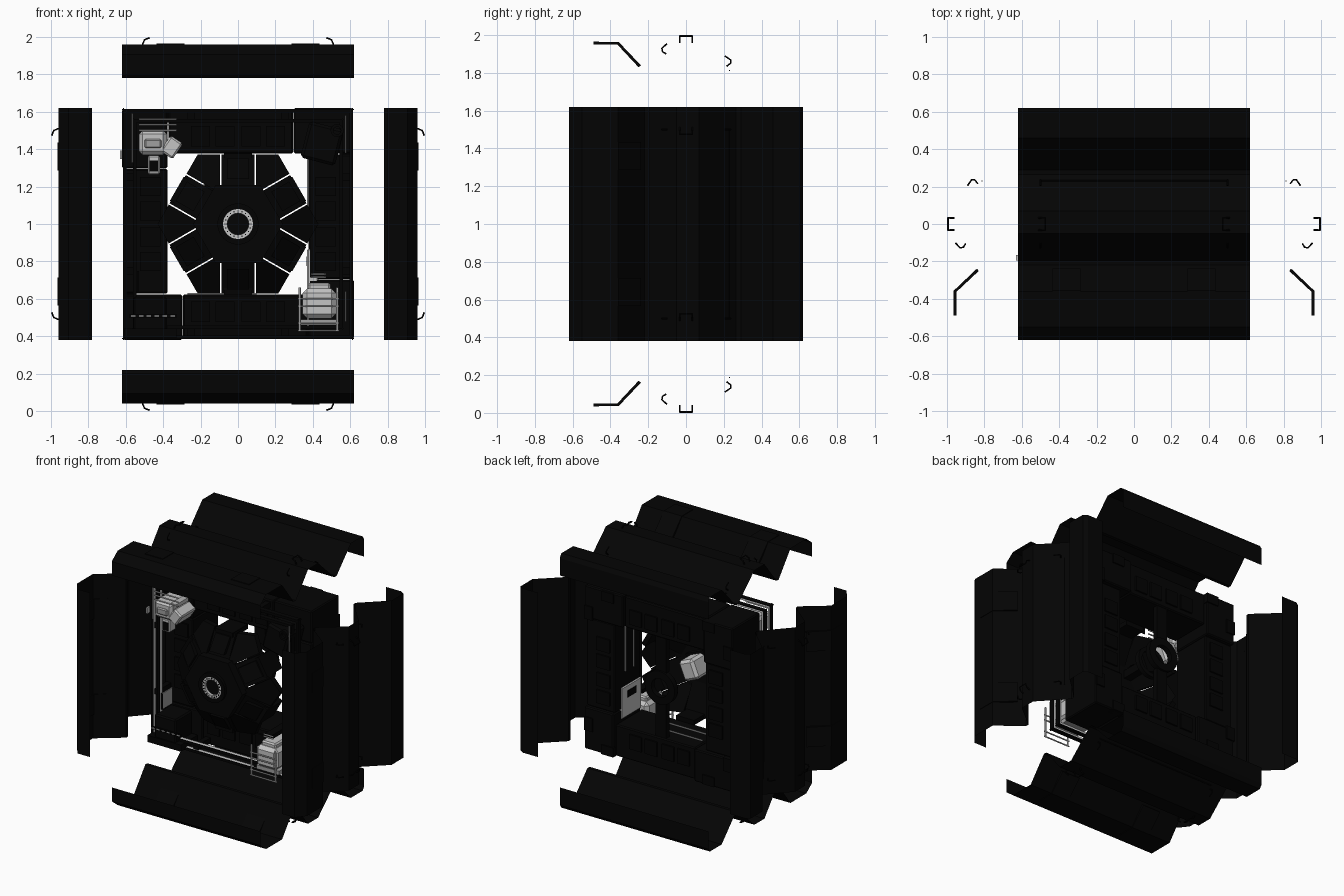
import bpy, bmesh, math
from mathutils import Matrix

cube = bpy.data.objects.get("Cube")
if cube:
    bpy.data.objects.remove(cube)


def material(name, value):
    m = bpy.data.materials.new(name)
    m.use_nodes = True
    col = (value, value, value, 1)
    m.diffuse_color = col
    m.node_tree.nodes["Principled BSDF"].inputs["Base Color"].default_value = col
    return m


BLACK = material("shell black", 0.0012)
DARK = material("machinery black", 0.0008)
GREY = material("light grey metal", 0.55)
MID = material("mid grey metal", 0.35)
CENTRE = Matrix.Translation((0, 0, 1))


def finish(name, bm, mat, matrix=CENTRE, smooth=False):
    bmesh.ops.recalc_face_normals(bm, faces=bm.faces)
    me = bpy.data.meshes.new(name)
    bm.to_mesh(me)
    bm.free()
    me.materials.append(mat)
    ob = bpy.data.objects.new(name, me)
    bpy.context.collection.objects.link(ob)
    ob.matrix_world = matrix
    if smooth:
        bpy.ops.object.select_all(action="DESELECT")
        ob.select_set(True)
        bpy.context.view_layer.objects.active = ob
        bpy.ops.object.shade_smooth_by_angle()
    return ob


def box(name, loc, size, mat=DARK, tilt=0, bevel=0, base=CENTRE):
    # All part positions are measured from the middle of the model
    bm = bmesh.new()
    bmesh.ops.create_cube(bm, size=1)
    bmesh.ops.scale(bm, vec=size, verts=bm.verts)
    if bevel:
        bmesh.ops.bevel(bm, geom=bm.edges[:], offset=bevel, segments=1, affect="EDGES")
    return finish(name, bm, mat, base @ Matrix.Translation(loc) @ Matrix.Rotation(tilt, 4, "Y"))


def rod(name, points, radius, mat=DARK, matrix=CENTRE):
    cu = bpy.data.curves.new(name, "CURVE")
    cu.dimensions = "3D"
    cu.bevel_depth = radius
    cu.bevel_resolution = 1
    cu.use_fill_caps = True
    sp = cu.splines.new("POLY")
    sp.points.add(len(points) - 1)
    for p, co in zip(sp.points, points):
        p.co = (*co, 1)
    cu.materials.append(mat)
    ob = bpy.data.objects.new(name, cu)
    bpy.context.collection.objects.link(ob)
    ob.matrix_world = matrix


def sheet(name, profile, x0, x1, matrix, thick=0):
    # Folded sheet: a (y, height) profile drawn out along x
    bm = bmesh.new()
    rows = [[bm.verts.new((x, y, h)) for y, h in profile] for x in (x0, x1)]
    for i in range(len(profile) - 1):
        bm.faces.new((rows[0][i], rows[1][i], rows[1][i + 1], rows[0][i + 1]))
    ob = finish(name, bm, BLACK, matrix)
    if thick:
        mod = ob.modifiers.new("thickness", "SOLIDIFY")
        mod.thickness = thick
        mod.offset = 0


def ring(name, r0, r1, y0, y1, mat, x=0, z=0, seg=32):
    # Tube lying along y
    bm = bmesh.new()
    section = [(r0, y0), (r1, y0), (r1, y1), (r0, y1)]
    loops = [[bm.verts.new((x + r * math.cos(2 * math.pi * k / seg), y,
                            z + r * math.sin(2 * math.pi * k / seg)))
              for k in range(seg)] for r, y in section]
    for a in range(4):
        p, q = loops[a], loops[(a + 1) % 4]
        for k in range(seg):
            n = (k + 1) % seg
            bm.faces.new((p[k], p[n], q[n], q[k]))
    return finish(name, bm, mat, CENTRE, True)


def dish(r):
    # The wheel leans back from its hub towards the rim
    return -0.27 + max(0, r - 0.2) * 0.7


def prism(name, outline, lift, depth, angle=0, mat=DARK):
    bm = bmesh.new()
    face = bm.faces.new([bm.verts.new((x, dish(math.hypot(x, z)) - lift, z)) for x, z in outline])
    out = bmesh.ops.extrude_face_region(bm, geom=[face])
    verts = [v for v in out["geom"] if isinstance(v, bmesh.types.BMVert)]
    bmesh.ops.translate(bm, vec=(0, depth, 0), verts=verts)
    return finish(name, bm, mat, CENTRE @ Matrix.Rotation(angle, 4, "Y"))


# Four detached folded cover panels with their plates and handles
half = 0.62
fold = [(-half, 0.80), (-half, 0.905), (-0.55, 0.96), (-0.36, 0.96), (-0.22, 0.78),
        (-0.195, 0.78), (-0.05, 0.96), (0.07, 0.96), (0.265, 0.78), (0.29, 0.78),
        (0.46, 0.96), (0.60, 0.96), (half, 0.93), (half, 0.80)]
plate = [(-0.49, 0.957), (-0.36, 0.957), (-0.245, 0.835)]
slope_handles = ([(-0.10, 0.955), (-0.128, 0.93), (-0.124, 0.912), (-0.104, 0.90)],
                 [(0.205, 0.89), (0.237, 0.868), (0.237, 0.852), (0.215, 0.835)])
turns = [CENTRE @ Matrix.Rotation(k * math.pi / 2, 4, "Y") for k in range(4)]
for side, turn in zip(("top", "left", "bottom", "right"), turns):
    sheet(side + "_cover_panel", fold, -half, half, turn)
    for s in (-1, 1):
        sheet(side + "_cover_plate", plate, s * 0.285, s * 0.435, turn, 0.016)
        pts = [(0.51, 0.96), (0.50, 0.985), (0.475, 0.995)]
        loop = [(s * x, -0.033, h) for x, h in pts] + [(s * x, 0.033, h) for x, h in reversed(pts)]
        rod(side + "_small_handle", loop, 0.005, DARK, turn)
        for path in slope_handles:
            rod(side + "_slope_handle", [(s * 0.5, y, h) for y, h in path], 0.005, DARK, turn)
    rod(side + "_seam_bar", [(-0.5, 0.23, 0.813), (0.5, 0.23, 0.813)], 0.004, DARK, turn)

# Square body frame around the opening, built one side at a time
for turn in turns:
    box("frame_beam", (-0.0385, 0.155, 0.495), (0.667, 0.31, 0.237), BLACK, 0, 0.008, turn)
    box("frame_corner", (0.456, 0.165, 0.498), (0.318, 0.33, 0.242), BLACK, 0, 0.008, turn)
    for y in (-0.004, 0.314):
        for t in (-0.2, -0.07, 0.07, 0.2):
            box("beam_cell", (t, y, 0.47), (0.10, 0.016, 0.11), DARK, 0, 0, turn)
    for t in (-0.42, 0.42):
        box("corner_tab", (t, 0.31, 0.58), (0.10, 0.06, 0.07), DARK, 0, 0, turn)
    # Light perimeter rails with dark covers on the front and outside
    for h, reach in ((0.603, 0.61), (0.55, 0.555)):
        box("perimeter_rail", (0, -0.14, h), (2 * reach, 0.028, 0.012), GREY, 0, 0, turn)
        box("rail_cover", (0, -0.158, h), (2 * reach, 0.008, 0.014), DARK, 0, 0, turn)
        box("rail_outer_cover", (0, -0.144, h + 0.009), (2 * reach + 0.02, 0.036, 0.006),
            DARK, 0, 0, turn)
    for t in (-0.25, 0.25):
        box("rail_standoff", (t, -0.07, 0.578), (0.04, 0.15, 0.04), DARK, 0, 0, turn)

# Light guide rails on two inner walls of the opening
for turn, t0, t1 in ((turns[1], -0.36, 0.02), (turns[2], -0.1, 0.27)):
    for y in (0.09, 0.19):
        rod("inner_guide", [(t0, y, 0.373), (t1, y, 0.373)], 0.006, MID, turn)

# Six-armed dished front wheel with slits beside each arm
for k in range(6):
    ang = k * math.pi / 3
    prism("wheel_arm", [(-0.087, 0.10), (0.087, 0.10), (0.087, 0.372), (-0.087, 0.372)],
          0.01, 0.05, ang)
    prism("wheel_petal", [(0.19, 0), (0.37, 0.104), (0.43, 0), (0.37, -0.104)], 0, 0.04, ang)
    prism("arm_rib", [(-0.06, 0.24), (0.06, 0.24), (0.06, 0.35), (-0.06, 0.35)], 0.02, 0.03, ang)
    box("arm_mount", (0, -0.08, 0.36), (0.15, 0.18, 0.035), DARK, 0, 0,
        CENTRE @ Matrix.Rotation(ang, 4, "Y"))
hexagon = [(0.24 * math.cos(k * math.pi / 3), 0.24 * math.sin(k * math.pi / 3)) for k in range(6)]
prism("wheel_hub", hexagon, 0.05, 0.09, 0, BLACK)
ring("hub_collar", 0.08, 0.11, -0.315, -0.29, DARK)
ring("hub_ring", 0.058, 0.08, -0.312, -0.29, GREY)
for k in range(20):
    a = k * math.pi / 10
    box("hub_ring_stud", (0.069 * math.cos(a), -0.312, 0.069 * math.sin(a)), (0.007, 0.008, 0.007))

# Rear bearing rings hung from the top and bottom beams
ring("rear_bearing", 0.07, 0.125, 0.275, 0.315, DARK)
ring("inner_bearing", 0.085, 0.115, 0.20, 0.235, BLACK, 0.04, -0.04)
for s in (-1, 1):
    box("bearing_hanger", (0, 0.28, s * 0.25), (0.09, 0.04, 0.27))

# Upper corner machine in light metal
box("upper_machine_body", (-0.455, -0.14, 0.435), (0.15, 0.22, 0.13), GREY, 0, 0.02)
box("upper_machine_cap", (-0.455, -0.24, 0.43), (0.09, 0.04, 0.05), MID, 0, 0.008)
box("upper_machine_arm", (-0.355, -0.16, 0.41), (0.08, 0.18, 0.10), GREY, 0.6, 0.01)
box("upper_machine_neck", (-0.45, -0.18, 0.315), (0.065, 0.08, 0.10), GREY, 0, 0.008)
box("neck_insert", (-0.45, -0.222, 0.31), (0.045, 0.008, 0.06))
box("upper_side_clip", (-0.626, -0.18, 0.37), (0.012, 0.03, 0.045), GREY)
for z in (0.50, 0.53, 0.56):
    rod("upper_machine_rail", [(-0.53, -0.24, z), (-0.33, -0.24, z)], 0.005, GREY)

# Lower corner machine in light metal
box("lower_machine_body", (0.435, -0.16, -0.425), (0.18, 0.26, 0.16), GREY, 0, 0.025)
box("lower_machine_top", (0.435, -0.16, -0.335), (0.12, 0.20, 0.04), GREY, 0, 0.01)
box("lower_machine_foot", (0.43, -0.16, -0.525), (0.19, 0.20, 0.03), MID)
box("lower_machine_back", (0.40, 0.12, -0.25), (0.06, 0.24, 0.24), GREY, 0, 0.008)
box("back_insert", (0.369, 0.12, -0.20), (0.008, 0.10, 0.05), DARK)
for z in (-0.40, -0.44, -0.53, -0.57):
    rod("lower_machine_rail", [(0.32, -0.31, z), (0.54, -0.31, z)], 0.005, GREY)
for x in (0.33, 0.53):
    rod("lower_machine_post", [(x, -0.31, -0.57), (x, -0.31, -0.34)], 0.006, GREY)
for z in (-0.268, -0.285):
    rod("lower_machine_grip", [(0.39, -0.25, z), (0.47, -0.25, z)], 0.005, GREY)
box("grip_bracket", (0.43, -0.15, -0.275), (0.06, 0.20, 0.03))

# Thin light uprights in three front corners, and a light side plate
for x, low, high in ((-0.565, 0.33, 0.59), (0.575, 0.38, 0.58), (0.575, -0.52, -0.36)):
    rod("corner_upright", [(x, -0.21, low), (x, -0.21, high)], 0.004, MID)
box("side_plate", (-0.535, -0.08, -0.31), (0.008, 0.12, 0.12), MID)
box("side_plate_edge", (-0.535, -0.142, -0.31), (0.012, 0.006, 0.12))

# Dark tilted unit and slotted block in the remaining front corners
box("tilted_unit", (0.45, -0.10, 0.43), (0.19, 0.20, 0.20), BLACK, 0.25, 0.015)
ring("tilted_unit_dial", 0.02, 0.035, -0.22, -0.19, DARK, 0.53, 0.50, 16)
box("slotted_block", (-0.47, -0.10, -0.48), (0.18, 0.20, 0.18), BLACK, 0, 0.01)
box("slotted_base", (-0.47, -0.11, -0.585), (0.28, 0.20, 0.05))
for t in range(6):
    box("slot_mark", (-0.56 + t * 0.042, -0.212, -0.492), (0.024, 0.006, 0.006), GREY)
box("slot_strip", (-0.455, -0.205, -0.492), (0.25, 0.01, 0.02))

# Light machine behind the wheel
box("rear_machine", (-0.16, 0.13, 0.13), (0.13, 0.16, 0.15), GREY, 0.4, 0.02)
box("rear_machine_base", (-0.13, 0.02, 0.12), (0.16, 0.05, 0.16), DARK, 0.4)
box("rear_machine_stem", (-0.11, -0.10, 0.10), (0.06, 0.24, 0.06))
